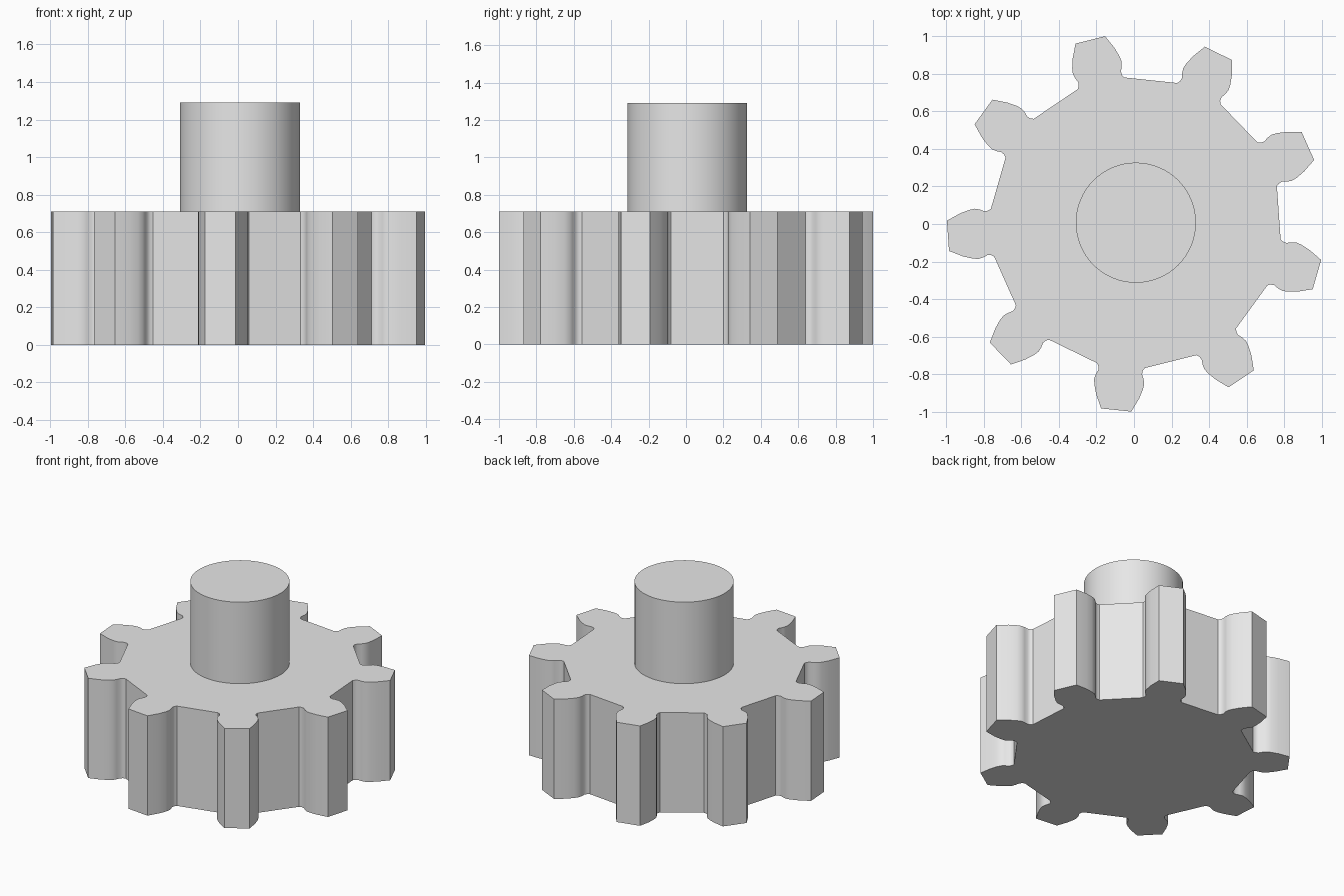
import bpy, bmesh, math
from mathutils import Matrix, Vector

if "Cube" in bpy.data.objects:
    bpy.data.objects.remove(bpy.data.objects["Cube"], do_unlink=True)

TEETH = 9
FIRST_ANGLE = math.radians(24)
CENTRE = Vector((0.01, 0.007, 0))
GEAR_HEIGHT = 0.71
SHAFT_TOP = 1.29
SHAFT_RADIUS = 0.32

# Half a tooth, root to tip: (distance from axis, half width)
FLANK = [(0.765, 0.128), (0.78, 0.119), (0.8, 0.117), (0.825, 0.128),
         (0.85, 0.134), (0.88, 0.13), (0.93, 0.115), (1.003, 0.081)]

grey = bpy.data.materials.new("plain grey")
grey.use_nodes = True
grey.diffuse_color = (0.8, 0.8, 0.8, 1)
grey.node_tree.nodes["Principled BSDF"].inputs["Base Color"].default_value = grey.diffuse_color


def extrude_outline(name, outline, bottom, top, smooth_angle):
    """Make a closed prism from a counter-clockwise outline."""
    bm = bmesh.new()
    verts = [bm.verts.new((p.x, p.y, bottom)) for p in outline]
    base = bm.faces.new(verts)
    raised = bmesh.ops.extrude_face_region(bm, geom=[base], use_keep_orig=True)["geom"]
    for v in raised:
        if isinstance(v, bmesh.types.BMVert):
            v.co.z = top
    bmesh.ops.recalc_face_normals(bm, faces=bm.faces)
    mesh = bpy.data.meshes.new(name)
    bm.to_mesh(mesh)
    bm.free()
    mesh.materials.append(grey)
    obj = bpy.data.objects.new(name, mesh)
    bpy.context.collection.objects.link(obj)
    bpy.ops.object.select_all(action="DESELECT")
    obj.select_set(True)
    bpy.context.view_layer.objects.active = obj
    bpy.ops.object.shade_smooth_by_angle(angle=math.radians(smooth_angle))
    return obj


# Toothed wheel: one mirrored tooth repeated, straight roots between teeth
tooth = [Vector((r, -w, 0)) for r, w in FLANK]
tooth += [Vector((r, w, 0)) for r, w in reversed(FLANK)]
wheel = []
for i in range(TEETH):
    turn = Matrix.Rotation(FIRST_ANGLE + i * math.tau / TEETH, 3, "Z")
    wheel += [CENTRE + turn @ p for p in tooth]
extrude_outline("gear_wheel", wheel, 0, GEAR_HEIGHT, 35)

# Round shaft standing on the wheel
SIDES = 64
circle = [CENTRE + Matrix.Rotation(i * math.tau / SIDES, 3, "Z") @ Vector((SHAFT_RADIUS, 0, 0))
          for i in range(SIDES)]
extrude_outline("shaft", circle, GEAR_HEIGHT - 0.02, SHAFT_TOP, 35)
